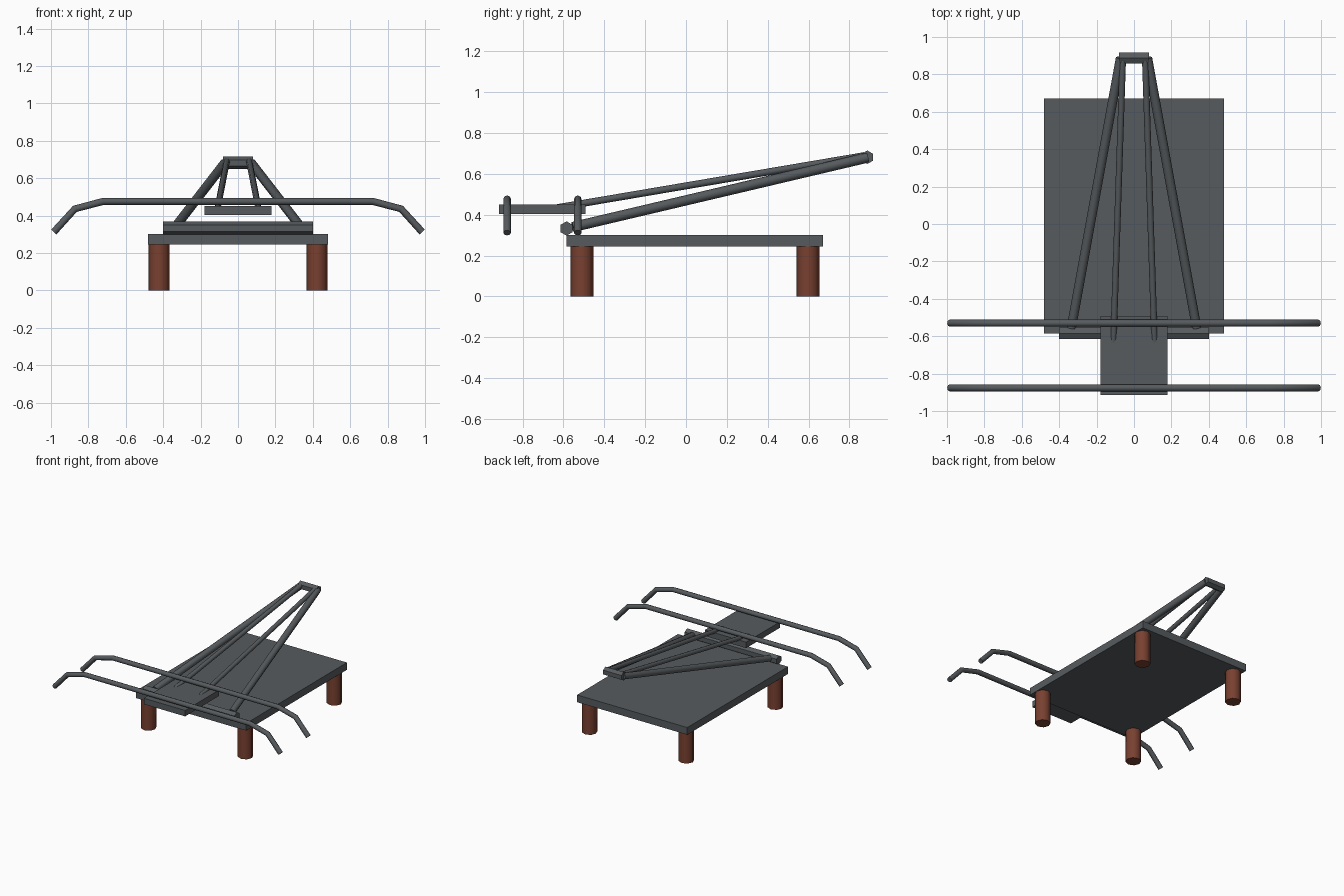
import bpy
import math
from mathutils import Vector

cube = bpy.data.objects.get("Cube")
if cube:
    bpy.data.objects.remove(cube, do_unlink=True)


def make_material(name, colour):
    mat = bpy.data.materials.new(name)
    mat.use_nodes = True
    mat.diffuse_color = colour
    mat.node_tree.nodes["Principled BSDF"].inputs["Base Color"].default_value = colour
    return mat


steel = make_material("dark steel", (0.095, 0.105, 0.112, 1))
rust = make_material("rust brown", (0.19, 0.052, 0.03, 1))


def finish(obj, name, mat):
    obj.name = name
    obj.data.materials.append(mat)
    return obj


def box(name, low, high, mat):
    low, high = Vector(low), Vector(high)
    bpy.ops.mesh.primitive_cube_add(size=1, location=(low + high) / 2)
    obj = bpy.context.object
    for v in obj.data.vertices:
        v.co = v.co * (high - low)
    return finish(obj, name, mat)


def rod(name, start, end, radius, mat, sides=8, smooth=True):
    start, end = Vector(start), Vector(end)
    axis = end - start
    bpy.ops.mesh.primitive_cylinder_add(vertices=sides, radius=radius, depth=axis.length,
                                        location=(start + end) / 2)
    obj = bpy.context.object
    obj.rotation_euler = axis.to_track_quat('Z', 'Y').to_euler()
    if smooth:
        bpy.ops.object.shade_smooth_by_angle(angle=math.radians(50))
    return finish(obj, name, mat)


def bent_bar(name, points, radius, mat):
    curve = bpy.data.curves.new(name, 'CURVE')
    curve.dimensions = '3D'
    curve.bevel_depth = radius
    curve.bevel_resolution = 2
    curve.use_fill_caps = True
    spline = curve.splines.new('POLY')
    spline.points.add(len(points) - 1)
    for p, co in zip(spline.points, points):
        p.co = (*co, 1)
    obj = bpy.data.objects.new(name, curve)
    bpy.context.collection.objects.link(obj)
    return finish(obj, name, mat)


# Platform and its four legs
box("platform", (-0.48, -0.585, 0.245), (0.48, 0.67, 0.302), steel)
for side, x in (("left", 0.422), ("right", -0.422)):
    for end, y in (("front", -0.51), ("back", 0.597)):
        rod(f"{end}_{side}_leg", (x, y, 0), (x, y, 0.25), 0.056, rust)

# Sloping frame: cross bars, outer rails and thin inner rods
rod("lower_cross_bar", (-0.4, -0.585, 0.333), (0.4, -0.585, 0.333), 0.035, steel, 6)
rod("upper_cross_bar", (-0.08, 0.888, 0.682), (0.08, 0.888, 0.682), 0.033, steel, 6)
for side, s in (("left", 1), ("right", -1)):
    rod(f"{side}_outer_rail", (s * 0.335, -0.555, 0.34), (s * 0.072, 0.888, 0.68), 0.025, steel)
    rod(f"{side}_inner_rod", (s * 0.11, -0.63, 0.435), (s * 0.06, 0.875, 0.69), 0.017, steel)

# Front plate carrying two drooping bars
box("front_plate", (-0.18, -0.915, 0.403), (0.18, -0.492, 0.45), steel)
half = [(0.72, 0.476), (0.872, 0.436), (0.985, 0.312)]
profile = [(-x, z) for x, z in reversed(half)] + half
for name, y in (("rear_drooping_bar", -0.53), ("front_drooping_bar", -0.876)):
    bent_bar(name, [(x, y, z) for x, z in profile], 0.019, steel)
